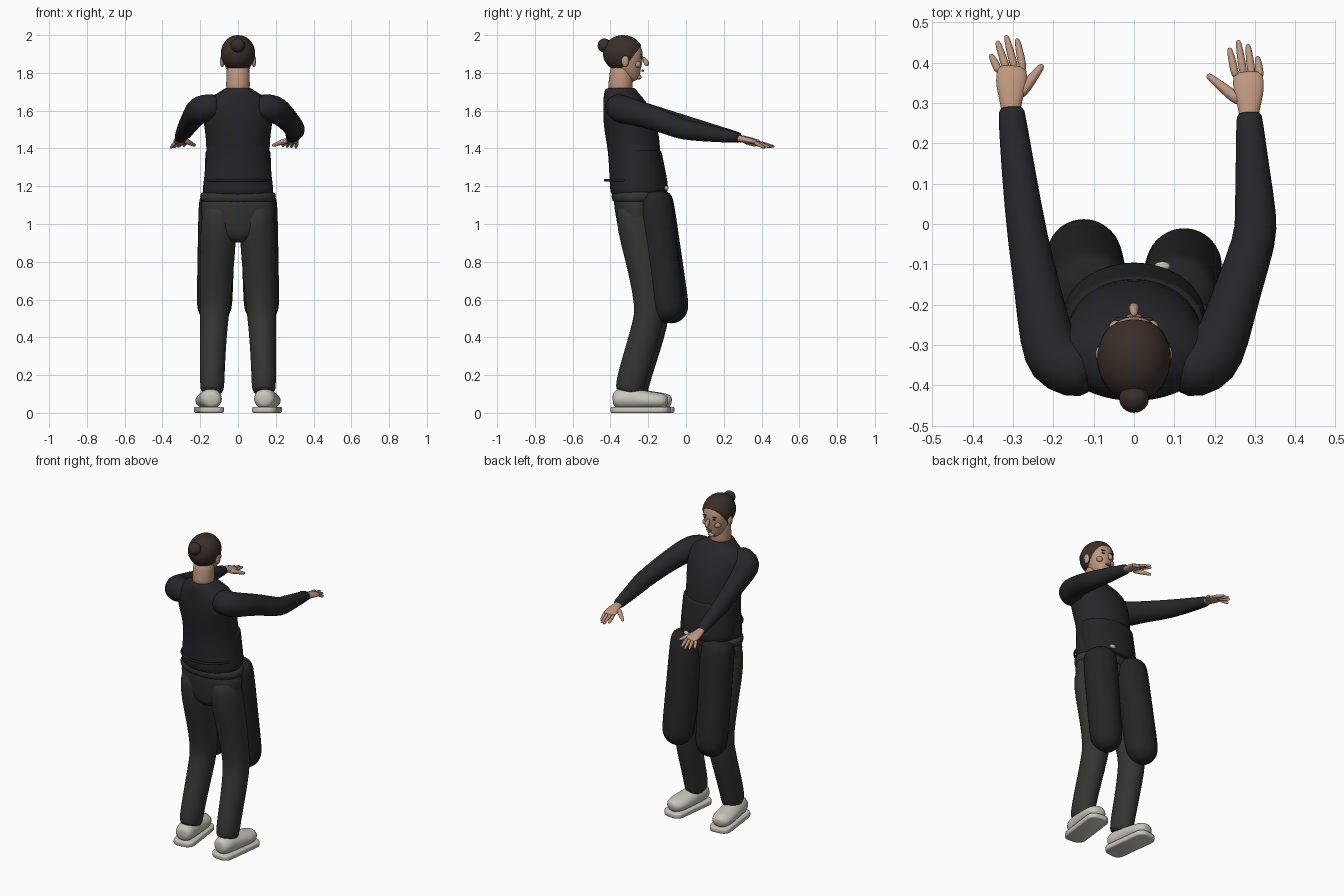
import bpy, bmesh, math
from mathutils import Vector, Matrix

Y, Z = Vector((0, 1, 0)), Vector((0, 0, 1))


def material(name, *rgb):
    m = bpy.data.materials.new(name)
    m.diffuse_color = (*rgb, 1)
    return m


SHIRT = material("shirt_cloth", .02, .02, .024)
PANTS = material("trouser_cloth", .036, .035, .032)
PAD = material("pad_cloth", .018, .018, .019)
SKIN = material("skin", .51, .31, .21)
HAIR = material("hair", .042, .028, .022)
SHOE = material("shoe_leather", .58, .56, .5)
DARK = material("eye_dark", .03, .02, .02)
LIP = material("lip", .3, .12, .1)


def finish(bm, name, mat, subsurf=0):
    bmesh.ops.recalc_face_normals(bm, faces=bm.faces[:])
    me = bpy.data.meshes.new(name)
    bm.to_mesh(me)
    bm.free()
    me.materials.append(mat)
    for p in me.polygons:
        p.use_smooth = True
    ob = bpy.data.objects.new(name, me)
    bpy.context.collection.objects.link(ob)
    if subsurf:
        mod = ob.modifiers.new("smooth", 'SUBSURF')
        mod.levels = mod.render_levels = subsurf
    return ob


def tube(name, pts, mat, ref=Y, n=20, subsurf=1, xform=None):
    """Loft of elliptical rings (x, y, z, side radius, ref radius) along a path."""
    bm = bmesh.new()
    c = [Vector(p[:3]) for p in pts]
    rings = []
    for i, p in enumerate(pts):
        t = (c[min(i + 1, len(c) - 1)] - c[max(i - 1, 0)]).normalized()
        a = t.cross(ref).normalized()
        b = a.cross(t)
        rings.append([bm.verts.new(c[i] + a * p[3] * math.cos(k * math.tau / n)
                                   + b * p[4] * math.sin(k * math.tau / n)) for k in range(n)])
    for r, s in zip(rings, rings[1:]):
        for k in range(n):
            bm.faces.new((r[k], r[(k + 1) % n], s[(k + 1) % n], s[k]))
    bm.faces.new(rings[0])
    bm.faces.new(rings[-1])
    if xform:
        bm.transform(xform)
    return finish(bm, name, mat, subsurf)


def ball(name, loc, rad, mat, cut=None, seg=32):
    """Ellipsoid, optionally sliced by a plane (point, normal)."""
    bm = bmesh.new()
    bmesh.ops.create_uvsphere(bm, u_segments=seg, v_segments=seg // 2, radius=1)
    bm.transform(Matrix.Translation(loc) @ Matrix.Diagonal((*rad, 1)))
    if cut:
        bmesh.ops.bisect_plane(bm, geom=bm.verts[:] + bm.edges[:] + bm.faces[:],
                               plane_co=cut[0], plane_no=cut[1], clear_outer=True)
        bmesh.ops.holes_fill(bm, edges=[e for e in bm.edges if e.is_boundary])
    return finish(bm, name, mat)


# Sweater body, belly panel and back hem strip
tube("sweater", [(0, -.265, 1.15, .18, .125), (0, -.265, 1.165, .19, .135), (0, -.268, 1.22, .184, .137),
                 (0, -.27, 1.3, .172, .138), (0, -.275, 1.4, .167, .139), (0, -.285, 1.47, .172, .142),
                 (0, -.305, 1.55, .185, .135), (0, -.328, 1.62, .19, .118), (0, -.342, 1.66, .165, .1),
                 (0, -.35, 1.695, .1, .088), (0, -.352, 1.715, .075, .079), (0, -.352, 1.722, .066, .07)],
     SHIRT, n=32)
tube("belly_panel", [(0, -.235, 1.16, .16, .12), (0, -.235, 1.165, .178, .14), (0, -.235, 1.2, .18, .142),
                     (0, -.24, 1.28, .177, .131), (0, -.245, 1.37, .174, .118), (0, -.245, 1.388, .172, .115),
                     (0, -.245, 1.392, .16, .105)], PAD, n=32)
tube("hem_strip", [(.165 * math.sin(a), -.305 - .125 * math.cos(a), 1.232, .006, .008)
                   for a in [math.radians(d) for d in range(-85, 86, 17)]], SHIRT, ref=Z, n=8)
ball("buckle", (.07, -.105, 1.19), (.02, .012, .012), SHOE, seg=16)

# Trouser hips and waistband
tube("hips", [(0, -.27, .9, .05, .05), (0, -.27, .94, .13, .085), (0, -.265, 1.0, .185, .1),
              (0, -.262, 1.06, .198, .115), (0, -.26, 1.12, .196, .124), (0, -.26, 1.15, .18, .12)], PANTS, n=32)
tube("waistband", [(0, -.26, 1.11, .18, .115), (0, -.26, 1.12, .198, .13), (0, -.26, 1.145, .203, .136),
                   (0, -.26, 1.165, .198, .132), (0, -.26, 1.175, .18, .12)], PANTS, n=32)

# Legs, thigh pads and shoes: left side stands slightly further forward
for side, s, dy in (("left", -1, .025), ("right", 1, 0)):
    tube(side + "_trouser_leg", [(s * x, y + f * dy, z, a, b) for x, y, z, a, b, f in [
        (.137, -.305, .105, .05, .06, 1), (.137, -.302, .115, .064, .076, 1), (.136, -.285, .2, .066, .078, 1),
        (.133, -.24, .34, .069, .08, 1), (.127, -.2, .48, .075, .082, 1), (.122, -.19, .56, .08, .08, 1),
        (.113, -.215, .75, .09, .09, .5), (.105, -.25, .92, .096, .1, 0), (.1, -.27, 1.04, .096, .105, 0),
        (.09, -.27, 1.12, .08, .09, 0)]], PANTS)

    # Thigh pad: long padded roll with domed ends
    top, bot = Vector((s * .108, -.178 + dy * .3, 1.172)), Vector((s * .127, -.088 + dy, .475))
    tube(side + "_thigh_pad", [(*top.lerp(bot, f), r, r * .98) for f, r in [
        (0, .045), (.015, .075), (.05, .096), (.12, .1), (.4, .098), (.7, .096), (.86, .095),
        (.91, .088), (.955, .071), (.985, .045), (1, .015)]], PAD, n=28)

    turn = Matrix.Translation((s * .147, -.3 + dy * .8, 0)) @ Matrix.Rotation(-s * math.radians(7), 4, 'Z')
    tube(side + "_shoe", [(0, -.088, .07, .025, .025), (0, -.078, .07, .05, .046), (0, -.04, .076, .06, .058),
                          (0, .02, .074, .06, .056), (0, .1, .067, .066, .047), (0, .16, .064, .064, .043),
                          (0, .195, .06, .045, .036), (0, .205, .058, .02, .018)], SHOE, ref=Z, xform=turn)
    # Flat sole with rounded corners
    bm = bmesh.new()
    bmesh.ops.create_cube(bm, size=1)
    bm.transform(Matrix.Translation((0, .06, .016)) @ Matrix.Diagonal((.132, .315, .032, 1)))
    up = [e for e in bm.edges if abs(e.verts[0].co.z - e.verts[1].co.z) > .01]
    bmesh.ops.bevel(bm, geom=up, offset=.045, segments=6, profile=.5, affect='EDGES')
    bm.transform(turn)
    sole = finish(bm, side + "_sole", SHOE)
    bev = sole.modifiers.new("round", 'BEVEL')
    bev.width, bev.segments, bev.limit_method = .008, 2, 'ANGLE'

# Arms: left nearly straight, right bent outward at the elbow
ARMS = {
    "left": [(-.09, -.365, 1.63, .06, .06), (-.15, -.36, 1.618, .078, .073), (-.2, -.335, 1.605, .078, .076),
             (-.218, -.28, 1.592, .068, .07), (-.238, -.17, 1.565, .058, .062), (-.265, -.03, 1.525, .05, .058),
             (-.285, .12, 1.49, .043, .046), (-.303, .27, 1.459, .034, .03), (-.304, .292, 1.455, .032, .028)],
    "right": [(.09, -.365, 1.63, .06, .06), (.15, -.36, 1.618, .078, .073), (.195, -.335, 1.605, .078, .076),
              (.222, -.28, 1.592, .066, .07), (.258, -.16, 1.558, .058, .062), (.302, -.035, 1.505, .054, .056),
              (.302, .02, 1.495, .053, .053), (.294, .13, 1.478, .043, .044), (.286, .26, 1.459, .033, .03),
              (.285, .278, 1.456, .031, .028)]}
# Hand data: side sign, wrist, fingertips, thumb tip
HANDS = {"left": (-1, (-.305, .285), [(-.355, .42), (-.339, .454), (-.317, .468), (-.29, .46)], (-.226, .395)),
         "right": (1, (.285, .27), [(.306, .415), (.282, .446), (.258, .456), (.236, .437)], (.181, .37))}

for side, pts in ARMS.items():
    tube(side + "_sleeve", pts, SHIRT, ref=Z)
    s, (wx, wy), tips, thumb = HANDS[side]
    tube(side + "_palm", [(wx, wy - .02, 1.459, .024, .019), (wx, wy + .015, 1.451, .026, .018),
                          (wx, wy + .05, 1.444, .037, .017), (wx - s * .002, wy + .085, 1.436, .04, .015),
                          (wx - s * .004, wy + .11, 1.43, .034, .011)], SKIN, ref=Z)
    for i, (tx, ty) in enumerate(tips):
        a = Vector((wx + s * (.028 - .02 * i), wy + .09, 1.434))
        b = Vector((tx, ty, 1.403 + .003 * i))
        tube(f"{side}_finger_{i + 1}", [(*a.lerp(b, f), r, r) for f, r in
                                        [(0, .011), (.5, .0105), (.92, .008), (1, .004)]], SKIN, ref=Z, n=10)
    a, b = Vector((wx - s * .018, wy + .03, 1.445)), Vector((*thumb, 1.415))
    tube(side + "_thumb", [(*a.lerp(b, f), r, r) for f, r in
                           [(0, .016), (.4, .015), (.75, .011), (.94, .009), (1, .004)]], SKIN, ref=Z, n=10)

# Neck and face
tube("neck", [(0, -.35, 1.69, .064, .066), (0, -.347, 1.73, .064, .066), (0, -.343, 1.79, .062, .063),
              (0, -.335, 1.85, .062, .063)], SKIN)
tube("face", [(0, -.262, 1.762, .015, .015), (0, -.267, 1.77, .03, .028), (0, -.285, 1.795, .052, .052),
              (0, -.3, 1.83, .067, .073), (0, -.31, 1.87, .077, .085), (0, -.315, 1.91, .08, .085),
              (0, -.325, 1.95, .07, .075), (0, -.33, 1.97, .05, .05)], SKIN, n=28)
tube("nose", [(0, -.226, 1.885, .007, .007), (0, -.217, 1.868, .01, .012), (0, -.206, 1.85, .014, .017),
              (0, -.214, 1.838, .012, .012)], SKIN, n=12)
ball("mouth", (0, -.229, 1.812), (.02, .007, .006), LIP, seg=16)
ball("chin", (0, -.253, 1.778), (.022, .018, .014), SKIN, seg=16)
for side, s in (("left", -1), ("right", 1)):
    ball(side + "_ear", (s * .084, -.322, 1.862), (.012, .02, .032), SKIN, seg=16)
    ball(side + "_eye", (s * .03, -.237, 1.882), (.011, .006, .005), DARK, seg=16)
    ball(side + "_brow", (s * .031, -.236, 1.898), (.017, .006, .003), HAIR, seg=16)
    ball(side + "_cheek", (s * .042, -.256, 1.845), (.02, .018, .018), SKIN, seg=16)

# Hair swept back over the skull into a bun
ball("hair", (0, -.333, 1.903), (.091, .107, .097), HAIR,
     cut=((0, -.325, 1.83), Vector((0, .11, -.085)).normalized()), seg=40)
ball("hair_bun", (0, -.432, 1.945), (.037, .036, .037), HAIR, seg=24)
